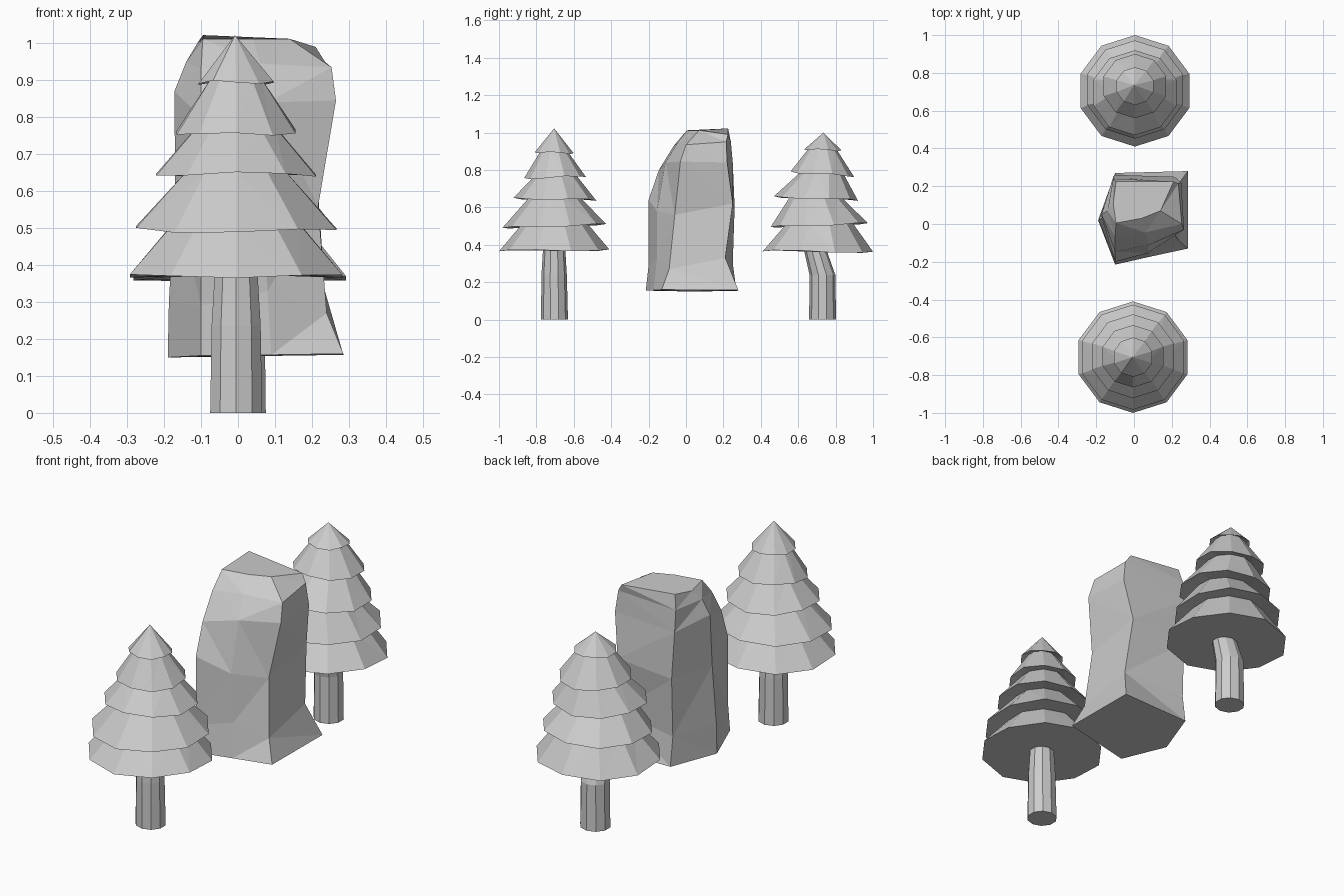
import bpy, bmesh, math

grey = bpy.data.materials.new("stone grey")
grey.diffuse_color = (0.6, 0.6, 0.6, 1)


def skin(name, rings, tip=None):
    """Join rings of equal length (bottom to top) into a closed flat-faced solid."""
    bm = bmesh.new()
    loops = [[bm.verts.new(p) for p in ring] for ring in rings]
    n = len(loops[0])
    bm.faces.new(loops[0][::-1])
    for lo, hi in zip(loops, loops[1:]):
        for i in range(n):
            j = (i + 1) % n
            bm.faces.new((lo[i], lo[j], hi[j], hi[i]))
    if tip:
        t = bm.verts.new(tip)
        for i in range(n):
            bm.faces.new((loops[-1][i], loops[-1][(i + 1) % n], t))
    else:
        bm.faces.new(loops[-1])
    bmesh.ops.triangulate(bm, faces=[f for f in bm.faces if len(f.verts) == 4])
    bmesh.ops.recalc_face_normals(bm, faces=bm.faces)
    mesh = bpy.data.meshes.new(name)
    bm.to_mesh(mesh)
    bm.free()
    mesh.materials.append(grey)
    ob = bpy.data.objects.new(name, mesh)
    bpy.context.collection.objects.link(ob)
    return ob


def ring(cx, cy, r, z, tilt=0.0, wave=0.0, n=10):
    """Ten-sided ring, tilted along y and slightly uneven in height."""
    pts = []
    for i in range(n):
        a = math.pi / 2 + 2 * math.pi * i / n
        dz = tilt * math.sin(a) + wave * math.sin(3 * a + 9 * z)
        pts.append((cx + 1.025 * r * math.cos(a), cy + r * math.sin(a), z + dz))
    return pts


def tree(side, cx, tiers, tip, trunk):
    # Foliage: each skirt slopes from its rim up to a neck tucked under the next rim
    rings = []
    for k, (cy, r, z, tilt, neck) in enumerate(tiers):
        rings.append(ring(cx, cy, r, z, tilt, 0.005))
        if neck:
            ncy, _, nz, ntilt, _ = tiers[k + 1]
            rings.append(ring(cx, ncy, neck, nz + 0.012, ntilt * 0.5))
    skin(side + "_tree_foliage", rings, tip)
    # Trunk
    skin(side + "_tree_trunk", [ring(cx, cy, r, z) for cy, r, z in trunk])


tree("front", -0.005,
     [(-0.705, 0.295, 0.370, 0.0, 0.175),
      (-0.705, 0.278, 0.50, 0.01, 0.135),
      (-0.70, 0.222, 0.643, -0.004, 0.11),
      (-0.70, 0.165, 0.76, 0.007, 0.07),
      (-0.705, 0.104, 0.892, -0.003, None)],
     (-0.008, -0.705, 1.022),
     [(-0.703, 0.072, 0), (-0.705, 0.068, 0.237), (-0.705, 0.058, 0.40)])

tree("back", 0.005,
     [(0.705, 0.295, 0.364, -0.006, 0.175),
      (0.712, 0.26, 0.505, 0.01, 0.135),
      (0.695, 0.225, 0.647, -0.008, 0.11),
      (0.73, 0.17, 0.777, -0.012, 0.07),
      (0.73, 0.10, 0.907, -0.003, None)],
     (0.0, 0.735, 1.0),
     [(0.73, 0.072, 0), (0.73, 0.069, 0.237), (0.69, 0.06, 0.375),
      (0.685, 0.056, 0.40)])

# Boulder: corners run left, front left, front middle, front right,
# back right, back left on each level
boulder = [
    [(-.19, .02, .15), (-.10, -.215, .155), (.09, -.172, .157),
     (.285, -.13, .16), (.285, .28, .157), (-.10, .27, .153)],
    [(-.187, .02, .30), (-.10, -.20, .29), (.08, -.155, .33),
     (.24, -.09, .27), (.235, .21, .33), (-.10, .25, .30)],
    [(-.17, .03, .60), (-.10, -.20, .64), (.07, -.155, .58),
     (.217, -.06, .56), (.215, .25, .62), (-.10, .26, .60)],
    [(-.172, .05, .87), (-.10, -.145, .80), (.08, -.11, .84),
     (.265, -.03, .845), (.25, .22, .84), (-.11, .25, .84)],
    [(-.14, .07, .95), (-.10, -.065, .93), (.06, -.045, .945),
     (.253, .0, .935), (.235, .215, .95), (-.11, .24, .95)],
    [(-.11, .11, 1.0), (-.095, .005, 1.012), (.04, .03, 1.012),
     (.14, .07, 1.012), (.21, .225, .99), (-.095, .225, 1.022)],
]
skin("boulder", boulder)
